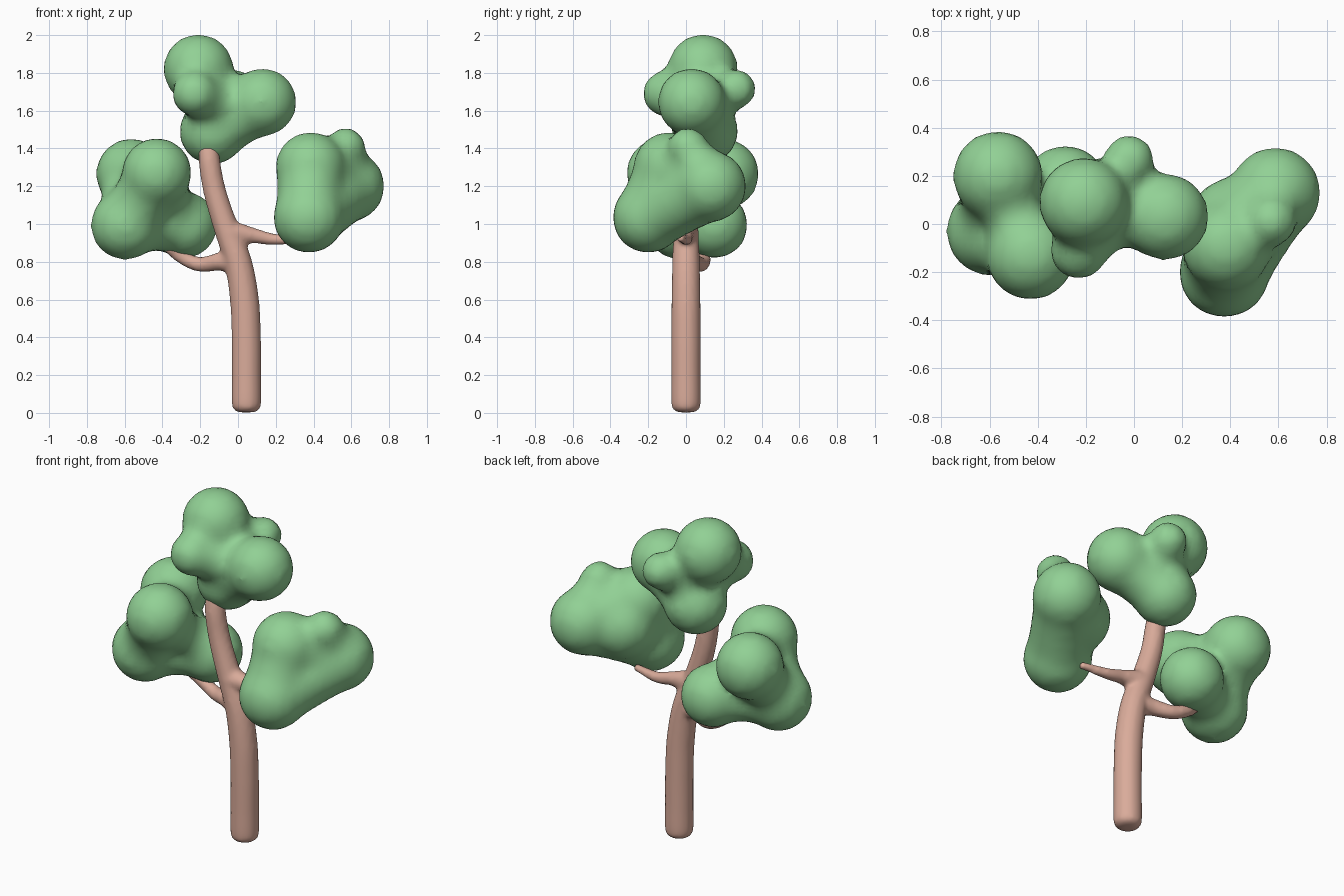
import bpy, bmesh, math
from mathutils import Vector, Matrix

if "Cube" in bpy.data.objects:
    bpy.data.objects.remove(bpy.data.objects["Cube"])


def material(name, rgb):
    m = bpy.data.materials.new(name)
    m.diffuse_color = (*rgb, 1.0)
    m.use_nodes = True
    m.node_tree.nodes["Principled BSDF"].inputs["Base Color"].default_value = m.diffuse_color
    return m


BARK = material("pink brown bark", (0.70, 0.41, 0.325))
LEAF = material("soft green leaves", (0.285, 0.635, 0.30))


def add_tube(bm, points, sides=20, steps=6):
    """Closed round tube through (x, y, z, radius) points, Catmull-Rom smoothed."""
    p = [Vector(q) for q in points]
    p = [2 * p[0] - p[1]] + p + [2 * p[-1] - p[-2]]
    path = []
    for i in range(1, len(p) - 2):
        a, b, c, d = p[i - 1:i + 3]
        for s in range(steps):
            t = s / steps
            path.append(0.5 * (2 * b + (c - a) * t + (2 * a - 5 * b + 4 * c - d) * t * t
                               + (3 * b - a - 3 * c + d) * t ** 3))
    path.append(p[-2])
    rings = []
    for i, q in enumerate(path):
        tangent = (path[min(i + 1, len(path) - 1)].xyz - path[max(i - 1, 0)].xyz).normalized()
        u = Vector((0, 1, 0)).cross(tangent).normalized()
        v = tangent.cross(u)
        rings.append([bm.verts.new(q.xyz + q.w * (u * math.cos(k * math.tau / sides)
                                                  + v * math.sin(k * math.tau / sides)))
                      for k in range(sides)])
    for r0, r1 in zip(rings, rings[1:]):
        for k in range(sides):
            j = (k + 1) % sides
            bm.faces.new((r0[k], r0[j], r1[j], r1[k]))
    bm.faces.new(rings[0][::-1])
    bm.faces.new(rings[-1])


def add_ball(bm, centre, radius):
    bmesh.ops.create_icosphere(bm, subdivisions=3, radius=radius,
                               matrix=Matrix.Translation(centre))


def fused(name, bm, mat, voxel, rounds):
    """Melt overlapping solids into one smooth skin."""
    bmesh.ops.recalc_face_normals(bm, faces=bm.faces)
    me = bpy.data.meshes.new(name)
    bm.to_mesh(me)
    bm.free()
    ob = bpy.data.objects.new(name, me)
    bpy.context.collection.objects.link(ob)
    rm = ob.modifiers.new("melt", 'REMESH')
    rm.mode = 'VOXEL'
    rm.voxel_size = voxel
    sm = ob.modifiers.new("soften", 'SMOOTH')
    sm.factor = 0.5
    sm.iterations = rounds
    bpy.context.view_layer.update()
    dg = bpy.context.evaluated_depsgraph_get()
    done = bpy.data.meshes.new_from_object(ob.evaluated_get(dg))
    ob.modifiers.clear()
    ob.data = done
    done.materials.clear()
    done.materials.append(mat)
    for f in done.polygons:
        f.use_smooth = True
        f.material_index = 0
    return ob


# trunk with its two side branches
bm = bmesh.new()
add_tube(bm, [(0.045, 0, 0.003, 0.045), (0.045, 0, 0.018, 0.067), (0.045, 0, 0.05, 0.078),
              (0.045, 0, 0.2, 0.078), (0.044, 0, 0.4, 0.078), (0.034, 0, 0.6, 0.077),
              (0.0, 0, 0.8, 0.073), (-0.07, 0, 1.0, 0.065), (-0.125, 0, 1.18, 0.06),
              (-0.152, 0.0, 1.34, 0.057), (-0.155, 0.02, 1.45, 0.05)])
add_tube(bm, [(-0.05, 0, 0.95, 0.07), (0.02, 0, 0.947, 0.054), (0.1, 0, 0.935, 0.039),
              (0.2, 0, 0.918, 0.031), (0.36, -0.03, 0.925, 0.02)])
add_tube(bm, [(0.0, 0, 0.80, 0.065), (-0.1, 0.035, 0.80, 0.048), (-0.2, 0.08, 0.786, 0.04),
              (-0.3, 0.095, 0.825, 0.035), (-0.41, 0.06, 0.91, 0.026)])
fused("trunk_and_branches", bm, BARK, 0.014, 5)

# leaf clumps: balls (x, y, z, radius) and necks (ball, ball, waist factor)
CLUMPS = {
    "top_leaves": (
        [(-0.21, 0.09, 1.82, 0.18), (0.13, 0.03, 1.645, 0.175), (-0.135, 0.10, 1.49, 0.17),
         (-0.23, -0.11, 1.69, 0.115), (-0.02, 0.265, 1.715, 0.10), (-0.09, 0.08, 1.62, 0.165)],
        [(0, 5, 0.85), (1, 5, 0.92), (2, 5, 0.95), (3, 5, 0.95), (3, 0, 0.8), (4, 5, 0.9),
         (1, 2, 0.9)]),
    "left_leaves": (
        [(-0.565, 0.20, 1.265, 0.182), (-0.43, -0.13, 1.27, 0.18), (-0.595, -0.03, 0.995, 0.18),
         (-0.285, 0.15, 0.995, 0.172), (-0.48, 0.04, 1.11, 0.16)],
        [(0, 2, 0.8), (1, 2, 0.85), (2, 3, 0.8), (1, 3, 0.65), (0, 1, 0.7)]),
    "right_leaves": (
        [(0.375, -0.2, 1.035, 0.184), (0.587, 0.13, 1.2, 0.184), (0.385, -0.09, 1.30, 0.182),
         (0.57, 0.01, 1.405, 0.10), (0.42, 0.0, 1.18, 0.19)],
        [(0, 1, 0.95), (0, 2, 0.95), (1, 2, 0.92), (3, 1, 0.9), (3, 4, 0.9)]),
}
for name, (balls, necks) in CLUMPS.items():
    bm = bmesh.new()
    for x, y, z, r in balls:
        add_ball(bm, (x, y, z), r + 0.008)
    for i, j, waist in necks:
        a, b = Vector(balls[i]), Vector(balls[j])
        for s in range(1, 8):
            t = s / 8
            q = a.lerp(b, t)
            add_ball(bm, q.xyz, q.w * (1 - (1 - waist) * math.sin(math.pi * t)))
    fused(name, bm, LEAF, 0.03, 7)
